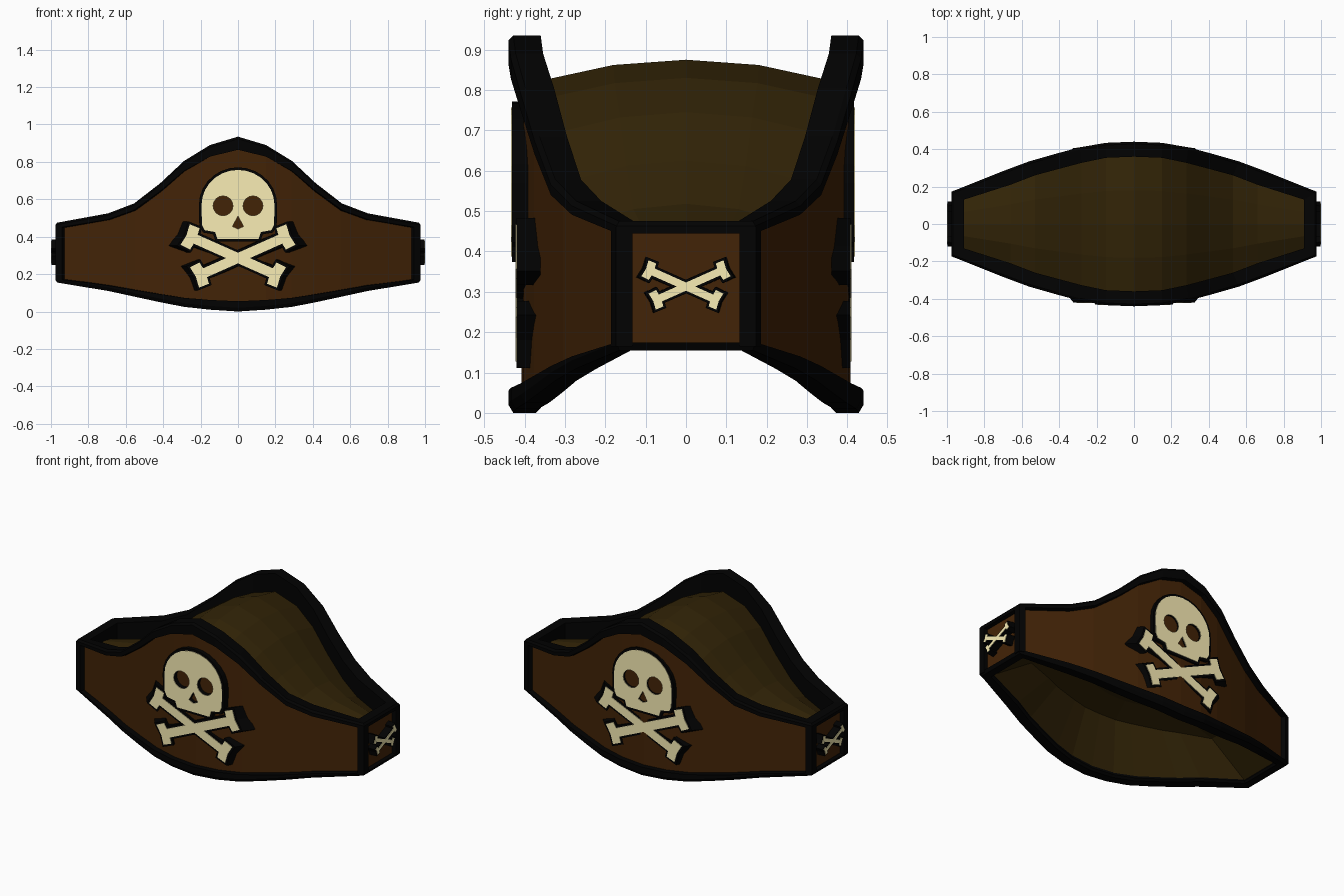
import bpy, bmesh, math
from mathutils import Vector

if "Cube" in bpy.data.objects:
    bpy.data.objects.remove(bpy.data.objects["Cube"])

def material(name, rgb):
    m = bpy.data.materials.new(name)
    m.diffuse_color = (*rgb, 1)
    m.use_nodes = True
    m.node_tree.nodes["Principled BSDF"].inputs["Base Color"].default_value = m.diffuse_color
    return m

BROWN = material("brown_felt", (0.055, 0.017, 0.002))
OLIVE = material("olive_lining", (0.031, 0.017, 0.002))
BLACK = material("black_trim", (0.0005, 0.0005, 0.0005))
CREAM = material("cream", (0.95, 0.85, 0.46))

def finish(name, bm, mat):
    bmesh.ops.recalc_face_normals(bm, faces=bm.faces)
    me = bpy.data.meshes.new(name)
    bm.to_mesh(me)
    bm.free()
    me.materials.append(mat)
    ob = bpy.data.objects.new(name, me)
    bpy.context.collection.objects.link(ob)
    return ob

# Stations along half of one side:
# x outer, x inner, y outer, y inner, top z, top trim height, bottom z, bottom trim height
HALF = [
    (0.00, 0.00, 0.44, 0.36, 0.935, 0.070, 0.000, 0.055),
    (0.15, 0.15, 0.434, 0.354, 0.89, 0.062, 0.010, 0.052),
    (0.29, 0.28, 0.41, 0.327, 0.805, 0.055, 0.025, 0.048),
    (0.42, 0.40, 0.375, 0.295, 0.685, 0.045, 0.050, 0.043),
    (0.56, 0.53, 0.335, 0.26, 0.578, 0.038, 0.080, 0.036),
    (0.70, 0.66, 0.283, 0.21, 0.525, 0.034, 0.110, 0.030),
    (0.977, 0.91, 0.172, 0.13, 0.475, 0.030, 0.155, 0.020),
]
front = [(-s[0], -s[1], *s[2:]) for s in HALF[:0:-1]] + HALF
# Whole loop: front side left to right, then back side right to left
LOOP = [(s[0], s[1], -s[2], -s[3], *s[4:]) for s in front] + front[::-1]

def at(s, t, z):
    """Point on station s, t from outer (0) to inner (1) edge."""
    return (s[0] + (s[1] - s[0]) * t, s[2] + (s[3] - s[2]) * t, z)

def sweep(name, rings, mat, closed_section, cap=False):
    bm = bmesh.new()
    vs = [[bm.verts.new(p) for p in r] for r in rings]
    k = len(vs[0])
    for i, a in enumerate(vs):
        b = vs[(i + 1) % len(vs)]
        for j in range(k if closed_section else k - 1):
            n = (j + 1) % k
            bm.faces.new((a[j], b[j], b[n], a[n]))
    if cap:
        bm.faces.new([r[-1] for r in vs])
    return finish(name, bm, mat)

# Top and bottom trim bands, the top one running down inside to the crown
sweep("top_trim", [[at(s, 0, s[4] - s[5]), at(s, 0, s[4] - .012), at(s, .15, s[4]),
                    at(s, 1, s[4]), at(s, 1, s[4] - .115), at(s, .55, s[4] - s[5])]
                   for s in LOOP], BLACK, True)
sweep("bottom_trim", [[at(s, 0, s[6] + s[7]), at(s, 0, s[6] + .02), at(s, .15, s[6]),
                       at(s, .85, s[6]), at(s, 1, s[6] + .012), at(s, 1, s[6] + s[7])]
                      for s in LOOP], BLACK, True)

# Outer wall
sweep("outer_wall", [[at(s, .4, s[6] + .01), at(s, .4, s[4] - .02)] for s in LOOP], BROWN, False)

# Hollow underside: sloping walls up to a shallow dome
sweep("underside", [[at(s, .97, s[6] + .014),
                     (s[1] * .72, s[3] * .82, .33),
                     (s[1] * .4, s[3] * .42, .37)] for s in LOOP], OLIVE, False, True)

# Crown spanning the gap between the walls, arched across y
bm = bmesh.new()
rows = []
for s in front:
    edge, mid = s[4] - 0.112, s[4] - 0.06
    rows.append([bm.verts.new((s[1], s[3] * f, edge + (mid - edge) * (1 - f * f)))
                 for f in (-1, -.5, 0, .5, 1)])
for a, b in zip(rows, rows[1:]):
    for j in range(4):
        bm.faces.new((a[j], b[j], b[j + 1], a[j + 1]))
finish("crown", bm, OLIVE)

# Vertical corner trims
for sx in (-1, 1):
    for sy in (-1, 1):
        bm = bmesh.new()
        f = bm.faces.new([bm.verts.new((sx * x, sy * y, 0.165)) for x, y in
                          ((.977, .133), (.977, .173), (.942, .186), (.91, .135))])
        r = bmesh.ops.extrude_face_region(bm, geom=[f])
        bmesh.ops.translate(bm, vec=(0, 0, 0.295),
                            verts=[v for v in r["geom"] if isinstance(v, bmesh.types.BMVert)])
        finish("corner_trim", bm, BLACK)

def grown(loop, d):
    """Mitred outward offset of a counter-clockwise outline."""
    out = []
    for i, p in enumerate(loop):
        p, a, b = Vector(p), Vector(loop[i - 1]), Vector(loop[(i + 1) % len(loop)])
        e, g = (p - a).normalized(), (b - p).normalized()
        n, m = Vector((e.y, -e.x)), Vector((g.y, -g.x))
        out.append(p + (n + m) * (d / (1 + n.dot(m))))
    return out

def plate(name, loops, face, back, mat, turn, grow=0.0, flare=1.0):
    """Raised badge: filled front with optional holes, walls running back to the hat."""
    bm = bmesh.new()
    edges = []
    for i, loop in enumerate(loops):
        pts = grown(loop, grow) if i == 0 else loop
        fr = [bm.verts.new((x, -face, z)) for x, z in pts]
        bk = [bm.verts.new((x * flare, -back, z)) for x, z in pts]
        for j in range(len(fr)):
            n = (j + 1) % len(fr)
            bm.faces.new((fr[j], fr[n], bk[n], bk[j]))
            edges.append(bm.edges.get((fr[j], fr[n])))
    bmesh.ops.triangle_fill(bm, edges=edges, use_beauty=True)
    finish(name, bm, mat).rotation_euler.z = turn

def circle(cx, cz, r, n=16):
    return [(cx + r * math.cos(2 * math.pi * i / n), cz + r * math.sin(2 * math.pi * i / n))
            for i in range(n)]

# Skull outline with eye and nose holes
dome = [(0.195 * math.cos(math.pi * i / 14), 0.57 + 0.187 * math.sin(math.pi * i / 14))
        for i in range(15)]
skull = [dome + [(-.193, .465), (-.178, .435), (-.122, .425), (-.11, .388),
                 (.11, .388), (.122, .425), (.178, .435), (.193, .465)],
         circle(-.08, .565, .053), circle(.08, .565, .053),
         [(0, .51), (-.03, .455), (0, .442), (.03, .455)]]

# Crossed bones: one outline turned both ways
end = [(.22, -.026), (.225, -.062), (.282, -.06), (.274, 0), (.282, .06), (.225, .062), (.22, .026)]
bone = end + [(-x, -y) for x, y in end]

def bones(cz, scale):
    out = []
    for sgn in (1, -1):
        a = math.radians(24) * sgn
        c, s = math.cos(a), math.sin(a)
        out.append([(scale * (x * c - y * s + .025 * sgn), cz + scale * (x * s + y * c))
                    for x, y in bone])
    return out

# Badges on the front and back
for turn, skull_y, bone_y in ((0, .434, .423), (math.pi, .419, .41)):
    plate("skull_backing", skull, skull_y - .003, .385, BLACK, turn, 0.014)
    plate("skull", skull, skull_y, skull_y - .003, CREAM, turn)
    for b in bones(0.297, 1.0):
        plate("bone_backing", [b], bone_y - .003, .36, BLACK, turn, 0.012, 1.14)
        plate("bone", [b], bone_y, bone_y - .003, CREAM, turn)

# Small badges on both ends
for turn in (math.pi / 2, -math.pi / 2):
    for b in bones(0.317, 0.36):
        plate("end_bone_backing", [b], .997, .945, BLACK, turn, 0.006, 1.04)
        plate("end_bone", [b], 1.0, .997, CREAM, turn)
